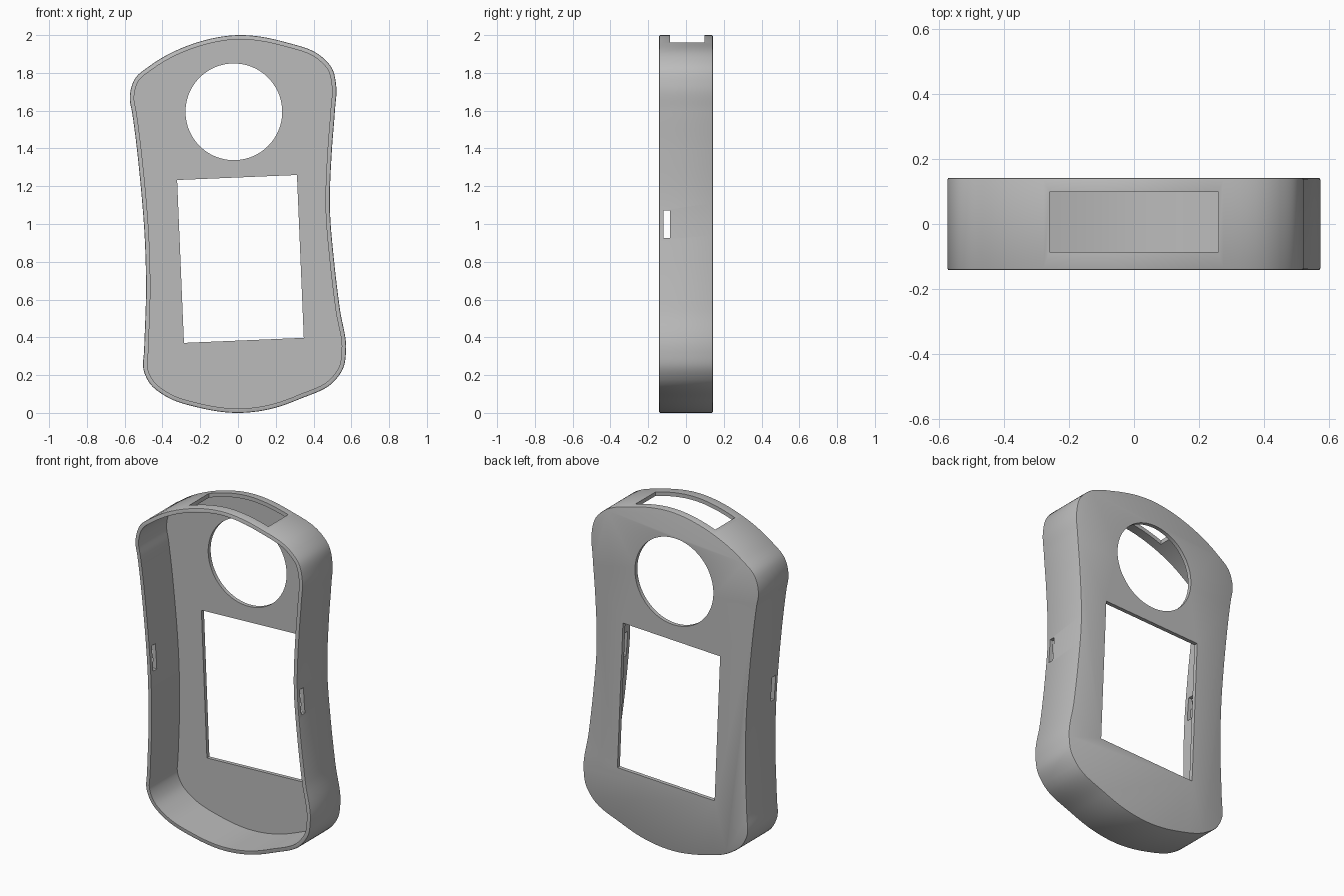
import bpy, bmesh, math
from mathutils import Vector

cube = bpy.data.objects.get("Cube")
if cube:
    bpy.data.objects.remove(cube, do_unlink=True)

grey = bpy.data.materials.new("plain_grey")
grey.use_nodes = True
grey.diffuse_color = (0.5, 0.5, 0.5, 1)
grey.node_tree.nodes["Principled BSDF"].inputs["Base Color"].default_value = (0.5, 0.5, 0.5, 1)

DEPTH = 0.142   # half depth
WALL = 0.023


def smooth_loop(points, steps=8):
    """Closed Catmull-Rom curve through the points."""
    pts = [Vector(p) for p in points]
    n, out = len(pts), []
    for i in range(n):
        a, b, c, d = (pts[(i + k) % n] for k in (-1, 0, 1, 2))
        # Tangents scaled by chord length keep uneven spacing smooth
        ab, bc, cd = (b - a).length, (c - b).length, (d - c).length
        m1 = (c - b) / bc * ab + (b - a) / ab * bc
        m2 = (d - c) / cd * bc + (c - b) / bc * cd
        m1 *= bc / (ab + bc)
        m2 *= bc / (bc + cd)
        for s in range(steps):
            t = s / steps
            out.append(b * (2*t**3 - 3*t**2 + 1) + m1 * (t**3 - 2*t**2 + t)
                       + c * (3*t**2 - 2*t**3) + m2 * (t**3 - t**2))
    return out


def inset(points, dist):
    """Offset a clockwise loop towards its inside."""
    n, out = len(points), []
    for i, p in enumerate(points):
        t = (points[(i + 1) % n] - points[i - 1]).normalized()
        out.append(p + Vector((t.y, -t.x)) * dist)
    return out


def prism(name, points, y0, y1, bevel=0):
    """Extrude an x-z outline along y."""
    bm = bmesh.new()
    face = bm.faces.new([bm.verts.new((p[0], y0, p[1])) for p in points])
    ext = bmesh.ops.extrude_face_region(bm, geom=[face])
    for v in ext["geom"]:
        if isinstance(v, bmesh.types.BMVert):
            v.co.y = y1
    bmesh.ops.recalc_face_normals(bm, faces=bm.faces)
    if bevel:
        rims = [e for e in bm.edges if abs(e.verts[0].co.y - e.verts[1].co.y) < 1e-5]
        bmesh.ops.bevel(bm, geom=rims, offset=bevel, segments=2, profile=0.5,
                        affect='EDGES')
    mesh = bpy.data.meshes.new(name)
    bm.to_mesh(mesh)
    bm.free()
    mesh.materials.append(grey)
    ob = bpy.data.objects.new(name, mesh)
    bpy.context.collection.objects.link(ob)
    return ob


def rect(cx, cz, w, h, angle=0):
    c, s = math.cos(angle), math.sin(angle)
    return [(cx + x*c - z*s, cz + x*s + z*c)
            for x, z in ((-w/2, -h/2), (-w/2, h/2), (w/2, h/2), (w/2, -h/2))]


# Outline, clockwise from the top centre
outline = smooth_loop([
    (0, 2), (0.25, 1.963), (0.44, 1.888), (0.497, 1.825), (0.52, 1.73),
    (0.513, 1.6), (0.497, 1.39), (0.487, 1.07), (0.508, 0.81), (0.54, 0.545),
    (0.572, 0.33), (0.558, 0.24), (0.51, 0.168), (0.328, 0.074), (0.17, 0.02),
    (0, 0), (-0.2, 0.026), (-0.386, 0.09), (-0.466, 0.155), (-0.5, 0.228),
    (-0.497, 0.333), (-0.487, 0.65), (-0.492, 0.89), (-0.518, 1.233),
    (-0.56, 1.587), (-0.573, 1.67), (-0.545, 1.77), (-0.466, 1.838), (-0.25, 1.95)])

case = prism("case_shell", outline, -DEPTH, DEPTH, bevel=0.006)

# Openings: tray cavity, round hole, tilted window, top slot, side slots
circle = [(-0.022 + 0.256 * math.sin(a), 1.594 + 0.256 * math.cos(a))
          for a in (math.tau * i / 96 for i in range(96))]
cutters = [
    prism("cavity_cutter", inset(outline, WALL), -0.3, DEPTH - WALL),
    prism("round_hole_cutter", circle, 0, 0.3),
    prism("window_cutter", rect(0.013, 0.815, 0.635, 0.863, math.radians(2.4)), 0, 0.3),
    prism("top_slot_cutter", rect(0, 1.95, 0.518, 0.3), -0.086, 0.098),
    prism("side_slot_cutter", rect(0, 0.998, 2, 0.146), -0.118, -0.085),
]
bpy.ops.object.select_all(action='DESELECT')
bpy.context.view_layer.objects.active = case
case.select_set(True)
for cutter in cutters:
    cutter.hide_render = True
    mod = case.modifiers.new(cutter.name, 'BOOLEAN')
    mod.operation = 'DIFFERENCE'
    mod.solver = 'EXACT'
    mod.object = cutter
    bpy.ops.object.modifier_apply(modifier=mod.name)
    bpy.data.objects.remove(cutter, do_unlink=True)

bpy.ops.object.shade_smooth_by_angle(angle=math.radians(30))
